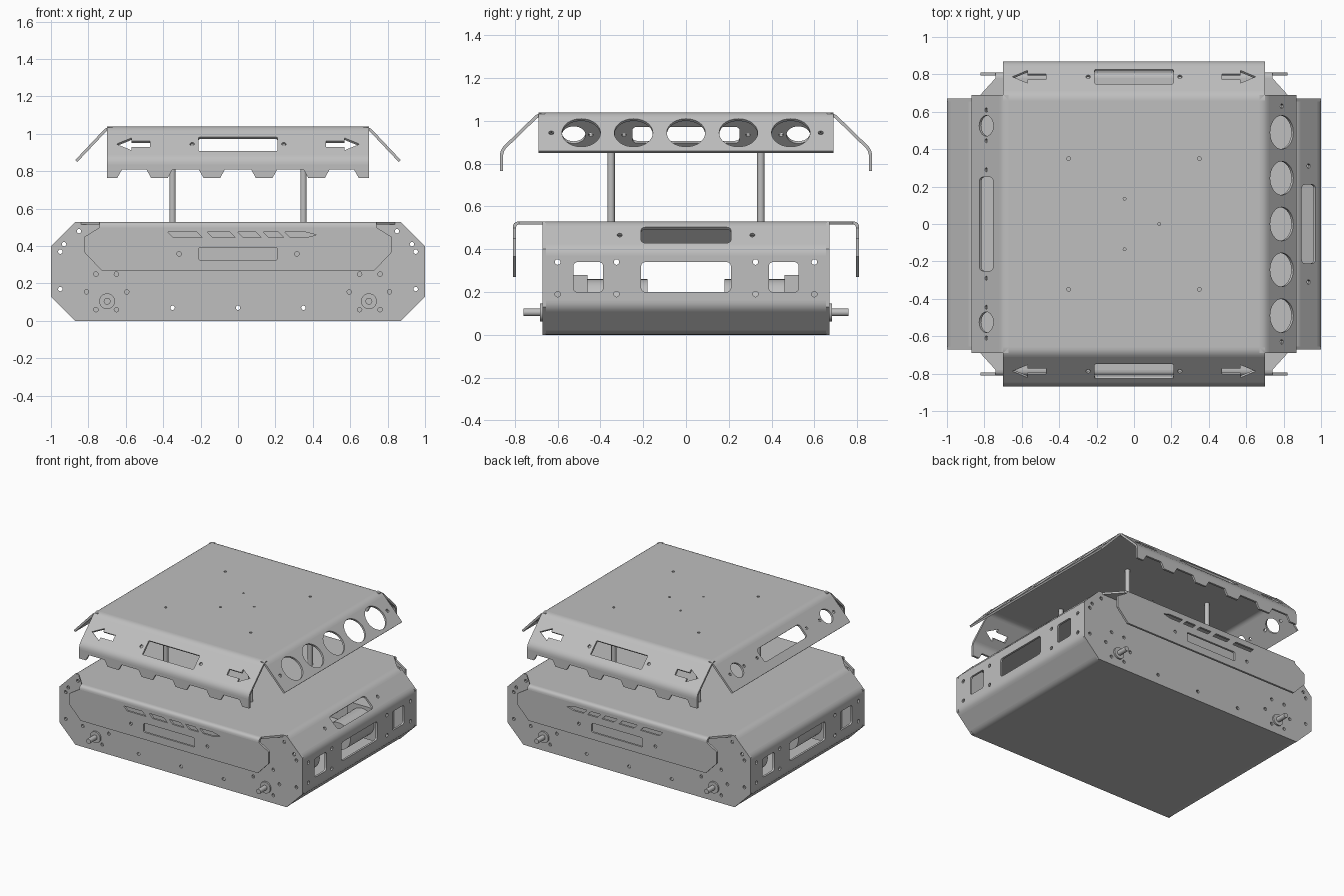
import bpy, bmesh, math
from mathutils import Vector, Matrix

cube = bpy.data.objects.get("Cube")
if cube:
    bpy.data.objects.remove(cube)

metal = bpy.data.materials.new("grey_metal")
metal.use_nodes = True
GREY = (0.52, 0.52, 0.52, 1)
metal.diffuse_color = GREY
metal.node_tree.nodes["Principled BSDF"].inputs["Base Color"].default_value = GREY

X, Y, Z = Vector((1, 0, 0)), Vector((0, 1, 0)), Vector((0, 0, 1))
T = 0.015      # sheet thickness
D = 0.03       # length of sheet used up by each side of a bend
parts = []


# ---- 2D shapes ----
def circle(u, v, r, n=24):
    return [(u + r * math.cos(math.tau * i / n), v + r * math.sin(math.tau * i / n)) for i in range(n)]


def slot(u, v, hu, hv, r=0.02):
    pts = []
    for k, (su, sv) in enumerate(((1, 1), (-1, 1), (-1, -1), (1, -1))):
        for i in range(5):
            a = math.pi / 2 * (k + i / 4)
            pts.append((u + su * (hu - r) + r * math.cos(a), v + sv * (hv - r) + r * math.sin(a)))
    return pts


def arrow(s, v):
    half = [(0.47, 0.022), (0.57, 0.022), (0.57, 0.047), (0.65, 0)]
    return [(s * a, v + b) for a, b in half] + [(s * a, v - b) for a, b in half[2::-1]]


def both(shape, u, *rest):
    return [shape(s * u, *rest) for s in (-1, 1)]


# ---- builders ----
def finish(name, bm, mat=None):
    if mat:
        bm.transform(mat)
    bmesh.ops.recalc_face_normals(bm, faces=bm.faces)
    mesh = bpy.data.meshes.new(name)
    bm.to_mesh(mesh)
    bm.free()
    mesh.materials.clear()
    mesh.materials.append(metal)
    for p in mesh.polygons:
        p.material_index = 0
    ob = bpy.data.objects.new(name, mesh)
    bpy.context.collection.objects.link(ob)
    parts.append(ob)
    return ob


def panel(name, outline, holes, origin, u, v, n, t=T):
    """Flat plate with holes; its outer face lies on the plane, thickness goes inward."""
    cu = bpy.data.curves.new(name, 'CURVE')
    cu.dimensions, cu.fill_mode, cu.extrude = '2D', 'BOTH', t / 2
    for loop in [outline] + holes:
        sp = cu.splines.new('POLY')
        sp.points.add(len(loop) - 1)
        for p, c in zip(sp.points, loop):
            p.co = (c[0], c[1], 0, 1)
        sp.use_cyclic_u = True
    tmp = bpy.data.objects.new(name + "_outline", cu)
    bpy.context.collection.objects.link(tmp)
    dg = bpy.context.evaluated_depsgraph_get()
    mesh = bpy.data.meshes.new_from_object(tmp.evaluated_get(dg))
    bm = bmesh.new()
    bm.from_mesh(mesh)
    bpy.data.objects.remove(tmp)
    bpy.data.curves.remove(cu)
    bpy.data.meshes.remove(mesh)
    bmesh.ops.remove_doubles(bm, verts=bm.verts, dist=1e-5)
    mat = Matrix((u, v, n)).transposed().to_4x4()
    mat.translation = origin - n * t / 2
    return finish(name, bm, mat)


def folded(name, pts, h, a, half, detail):
    """Bent sheet: flat panels along a profile joined by rounded bends.
    detail maps segment index to (holes, end outline or None)."""
    pts = [Vector(p) for p in pts]
    dirs = [(q - p).normalized() for p, q in zip(pts, pts[1:])]
    nors = [Vector((-d.y, d.x)) for d in dirs]
    place = lambda p: h * p.x + Z * p.y
    last = len(dirs) - 1
    for i, d in enumerate(dirs):
        v0 = D if i > 0 else 0
        v1 = (pts[i + 1] - pts[i]).length - (D if i < last else 0)
        if v1 - v0 > 0.01:
            holes, end = detail.get(i, ([], None))
            end = end or [(half, v1), (-half, v1)]
            panel(f"{name}_panel_{i}", [(-half, v0), (half, v0)] + end, holes,
                  place(pts[i]), a, place(d), place(nors[i]))
        if i < last:
            c, n1, n2 = pts[i + 1], nors[i], nors[i + 1]
            outer = (c - d * D, c, c + dirs[i + 1] * D)
            inner = (outer[0] - n1 * T, c - (n1 + n2) * T / (1 + n1.dot(n2)), outer[2] - n2 * T)
            arc = lambda b: [b[0] * (1 - k) ** 2 + b[1] * 2 * k * (1 - k) + b[2] * k * k
                             for k in (j / 6 for j in range(7))]
            panel(f"{name}_bend_{i}", arc(outer) + arc(inner)[::-1], [], a * half, h, Z, a, 2 * half)


def cylinder(name, r, p, q, n=24):
    bm = bmesh.new()
    p, q = Vector(p), Vector(q)
    bmesh.ops.create_cone(bm, cap_ends=True, segments=n, radius1=r, radius2=r, depth=(q - p).length)
    mat = (q - p).to_track_quat('Z', 'Y').to_matrix().to_4x4()
    mat.translation = (p + q) / 2
    finish(name, bm, mat)


def box(name, lo, hi):
    bm = bmesh.new()
    bmesh.ops.create_cube(bm, size=1)
    lo, hi = Vector(lo), Vector(hi)
    finish(name, bm, Matrix.Translation((lo + hi) / 2) @ Matrix.Diagonal((*(hi - lo), 1)))


def mirrored(half):
    return half + [(-x, z) for x, z in reversed(half)]


# ---- lower body: top, bottom and end plates ----
deck = mirrored([(0.74, -0.78), (0.87 - D, -0.67), (0.87 - D, 0.67), (0.74, 0.78)])
panel("body_top", deck, [], Z * 0.53, X, Y, Z)
floor = mirrored([(0.87 - D, -0.67), (0.87 - D, 0.67)])
panel("body_floor", floor, [], Vector(), X, Y, -Z)

octagon = mirrored([(0.87, 0), (1, 0.13), (1, 0.40), (0.87, 0.53)])
end_holes = [circle(0, 0.07, 0.012, 12)]
for x, z in ((0.35, 0.07), (0.95, 0.37), (0.95, 0.17), (0.93, 0.41), (0.85, 0.48), (0.65, 0.25), (0.76, 0.25),
             (0.81, 0.155), (0.595, 0.155), (0.76, 0.06), (0.65, 0.06)):
    end_holes += both(circle, x, z, 0.012, 12)

# ---- hood details: grip slot and slanted vents, measured down from the top ----
vents = [[(a + 0.03, 0.085), (b, 0.085), (b - 0.03, 0.055), (a, 0.055)]
         for a, b in ((-0.375, -0.19), (-0.165, -0.015), (0, 0.125), (0.135, 0.245))]
vents.append([(0.28, 0.085), (0.36, 0.085), (0.42, 0.07), (0.36, 0.055), (0.25, 0.055)])
hood_holes = vents + [slot(0, 0.172, 0.21, 0.034, 0.01)] + both(circle, 0.315, 0.172, 0.012, 12)
hood_edge = [(0.74, D), (0.82, 0.08), (0.82, 0.165), (0.73, 0.26)]
hood_edge += [(-x, v) for x, v in reversed(hood_edge)]

# ---- canopy skirt teeth ----
teeth = [(0.70, 0.1), (0.645, 0.1), (0.62, 0.055)]
for c in (0.42, 0.14):
    teeth += [(c + 0.07, 0.055), (c + 0.045, 0.1), (c - 0.045, 0.1), (c - 0.07, 0.055)]
teeth += [(-x, v) for x, v in reversed(teeth)]
sign_holes = ([slot(0, 0.136, 0.21, 0.053, 0.005), arrow(-1, 0.136), arrow(1, 0.136)]
              + both(circle, 0.245, 0.136, 0.012, 12))

# ---- front and back ----
for s, side in ((-1, "front"), (1, "back")):
    out = Y * s
    panel(side + "_end_plate", octagon, end_holes, out * 0.67, X, Z, out)
    folded(side + "_hood", [(0.78, 0.53), (0.81, 0.53), (0.81, 0.27)], out, X, 0.74,
           {1: (hood_holes, hood_edge)})
    folded(side + "_canopy_flap", [(0.69 - D, 1.04), (0.69, 1.04), (0.87, 0.865), (0.87, 0.765)],
           out, X, 0.70, {1: (sign_holes, None), 2: ([], teeth)})

# ---- left and right sides ----
windows = [slot(0, 0.13, 0.21, 0.07)] + both(slot, 0.457, 0.13, 0.07, 0.07)
for y in (0.6, 0.325):
    for v in (0.06, 0.21):
        windows += both(circle, y, v, 0.013, 12)
grip = [slot(0, 0.09, 0.21, 0.052)] + both(circle, 0.31, 0.09, 0.012, 12)
round_ports = [circle(0.245 * i, 0.131, 0.09, 40) for i in range(-2, 3)] + both(circle, 0.63, 0.131, 0.012, 12)
long_port = [slot(0, 0.131, 0.25, 0.052)] + both(circle, 0.525, 0.131, 0.055, 32)
for y in (0.29, 0.445, 0.61):
    long_port += both(circle, y, 0.131, 0.011, 12)

shell = [(0.87 - D, 0.53), (0.87, 0.53), (1, 0.40), (1, 0.13), (0.87, 0), (0.87 - D, 0)]
for s, side in ((-1, "right"), (1, "left")):
    out = X * s
    folded(side + "_shell", shell, out, Y, 0.67,
           {1: (grip if s > 0 else [], None), 2: (windows, None)})
    folded(side + "_canopy_flap", [(0.70 - D, 1.04), (0.70, 1.04), (0.87, 0.86)], out, Y, 0.69,
           {1: (round_ports if s > 0 else long_port, None)})

# ---- canopy top ----
bolt_holes = [circle(0.135, 0, 0.008, 12)]
for y in (-0.135, 0.135):
    bolt_holes.append(circle(-0.05, y, 0.008, 12))
for y in (-0.35, 0.35):
    bolt_holes += both(circle, 0.35, y, 0.01, 12)
panel("canopy_top", mirrored([(0.70 - D, D - 0.69), (0.70 - D, 0.69 - D)]), bolt_holes, Z * 1.04, X, Y, Z)

# ---- posts, motors and wheel shafts at each corner ----
for sx in (-1, 1):
    for sy in (-1, 1):
        tag = ("left" if sx > 0 else "right") + ("_back" if sy > 0 else "_front")
        x = 0.7 * sx
        cylinder(tag + "_post", 0.017, (0.35 * sx, 0.35 * sy, 0.52), (0.35 * sx, 0.35 * sy, 1.03))
        cylinder(tag + "_motor", 0.1, (x, 0.18 * sy, 0.16), (x, 0.47 * sy, 0.16), 32)
        ya, yb = sorted((0.46 * sy, 0.655 * sy))
        box(tag + "_gearbox", (x - 0.125, ya, 0.04), (x + 0.125, yb, 0.28))
        cylinder(tag + "_hub", 0.042, (x, 0.65 * sy, 0.105), (x, 0.682 * sy, 0.105), 32)
        cylinder(tag + "_shaft", 0.018, (x, 0.65 * sy, 0.105), (x, 0.76 * sy, 0.105))

# ---- smooth the bends and round holes, keep folds crisp ----
bpy.ops.object.select_all(action='DESELECT')
for ob in parts:
    ob.select_set(True)
bpy.context.view_layer.objects.active = parts[0]
bpy.ops.object.shade_smooth_by_angle(angle=math.radians(30))
